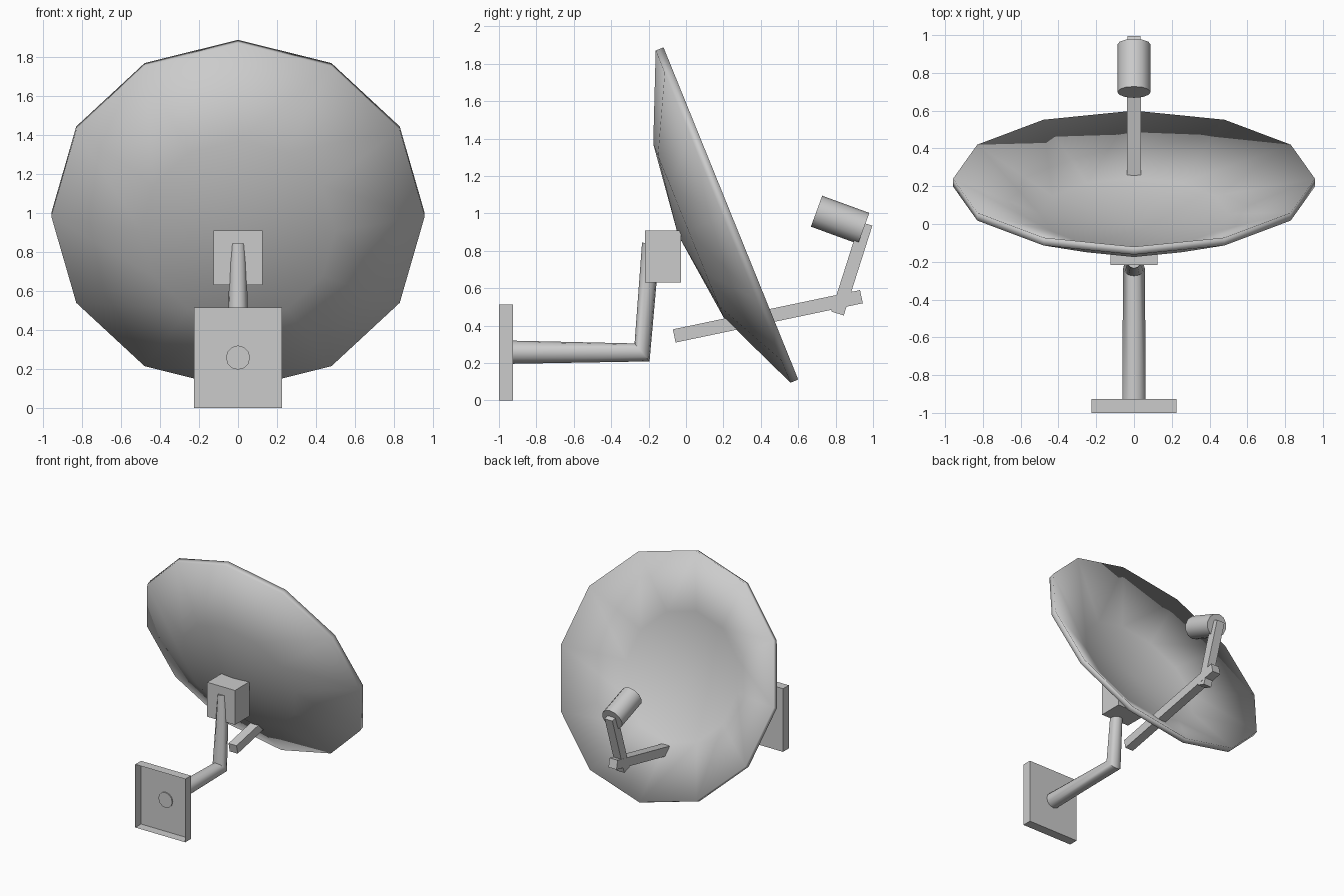
import bpy
import bmesh
from math import cos, sin, pi, radians
from mathutils import Matrix, Vector

cube = bpy.data.objects.get("Cube")
if cube:
    bpy.data.objects.remove(cube)

# One plain grey metal
grey = bpy.data.materials.new("grey_metal")
grey.use_nodes = True
COLOUR = (0.6, 0.6, 0.6, 1)
grey.diffuse_color = COLOUR
grey.node_tree.nodes["Principled BSDF"].inputs["Base Color"].default_value = COLOUR


def finish(bm, name, smooth_angle=None, fix_normals=True):
    if fix_normals:
        bmesh.ops.recalc_face_normals(bm, faces=bm.faces)
    mesh = bpy.data.meshes.new(name)
    bm.to_mesh(mesh)
    bm.free()
    mesh.materials.append(grey)
    obj = bpy.data.objects.new(name, mesh)
    bpy.context.collection.objects.link(obj)
    if smooth_angle is not None:
        bpy.ops.object.select_all(action='DESELECT')
        obj.select_set(True)
        bpy.context.view_layer.objects.active = obj
        bpy.ops.object.shade_smooth_by_angle(angle=radians(smooth_angle))
    return obj


def box(name, centre, size):
    bm = bmesh.new()
    bmesh.ops.create_cube(bm, size=1, matrix=Matrix.Translation(centre) @ Matrix.Diagonal((*size, 1)))
    return finish(bm, name)


def along(start, end):
    """Frame at the midpoint of two (y, z) points, with local z along them."""
    a, b = Vector((0, *start)), Vector((0, *end))
    axis = (b - a).normalized()
    side = Vector((1, 0, 0))
    rot = Matrix((side, axis.cross(side), axis)).transposed().to_4x4()
    return Matrix.Translation((a + b) / 2) @ rot, (b - a).length


def bar(name, start, end, width):
    frame, length = along(start, end)
    bm = bmesh.new()
    bmesh.ops.create_cube(bm, size=1, matrix=frame @ Matrix.Diagonal((width, width, length, 1)))
    return finish(bm, name)


def skin(bm, rings):
    for a, b in zip(rings, rings[1:]):
        for i in range(len(a)):
            j = (i + 1) % len(a)
            bm.faces.new((a[i], a[j], b[j], b[i]))


# Dish: twelve-sided shell, profile as (radius, depth) from back to front
SIDES = 12
normal = Vector((0, 0.927, 0.376))
up = Vector((0, -0.376, 0.927))
rim_centre = Vector((0, 0.24, 1.0))
bm = bmesh.new()
rings = []
for radius, depth in ((0.5, -0.245), (0.958, -0.045), (0.958, 0), (0.5, -0.2)):
    rings.append([bm.verts.new(rim_centre + normal * depth
                               + Vector((1, 0, 0)) * radius * sin(2 * pi * i / SIDES)
                               + up * radius * cos(2 * pi * i / SIDES))
                  for i in range(SIDES)])
skin(bm, rings)
for ring, depth in ((rings[0], -0.305), (rings[-1], -0.26)):
    tip = bm.verts.new(rim_centre + normal * depth)
    for i in range(SIDES):
        bm.faces.new((ring[i], ring[(i + 1) % SIDES], tip))
finish(bm, "dish", 180)

# Wall plate: a shallow tray, open towards the wall
bm = bmesh.new()
bmesh.ops.create_cube(bm, size=1, matrix=Matrix.Translation((0, -0.963, 0.257))
                      @ Matrix.Diagonal((0.45, 0.074, 0.514, 1)))
bm.normal_update()
bmesh.ops.delete(bm, geom=[f for f in bm.faces if f.normal.y < -0.9], context='FACES_ONLY')
finish(bm, "wall_plate", fix_normals=False)

# Bent support pipe: (y, z) centre, half width in x, then (y, z) half axis
bm = bmesh.new()
rings = []
for centre, half, axis in (((-0.935, 0.258), 0.062, (0, 0.062)),
                           ((-0.235, 0.257), 0.058, (-0.04, 0.048)),
                           ((-0.187, 0.84), 0.04, (-0.048, 0.004))):
    rings.append([bm.verts.new(Vector((half * cos(2 * pi * i / SIDES), *centre))
                               + Vector((0, *axis)) * sin(2 * pi * i / SIDES))
                  for i in range(SIDES)])
skin(bm, rings)
for ring in (rings[0], rings[-1]):
    bm.faces.new(ring)
finish(bm, "support_pipe", 40)

# Bracket behind the dish
box("mount_block", (0, -0.123, 0.77), (0.25, 0.19, 0.28))

# Feed arm, its upright and the receiver
bar("feed_arm", (-0.063, 0.345), (0.938, 0.555), 0.072)
bar("feed_upright", (0.81, 0.465), (0.963, 0.945), 0.07)
frame, length = along((0.698, 1.012), (0.95, 0.92))
bm = bmesh.new()
bmesh.ops.create_cone(bm, cap_ends=True, segments=SIDES, radius1=0.088, radius2=0.088,
                      depth=length, matrix=frame)
finish(bm, "receiver", 40)
